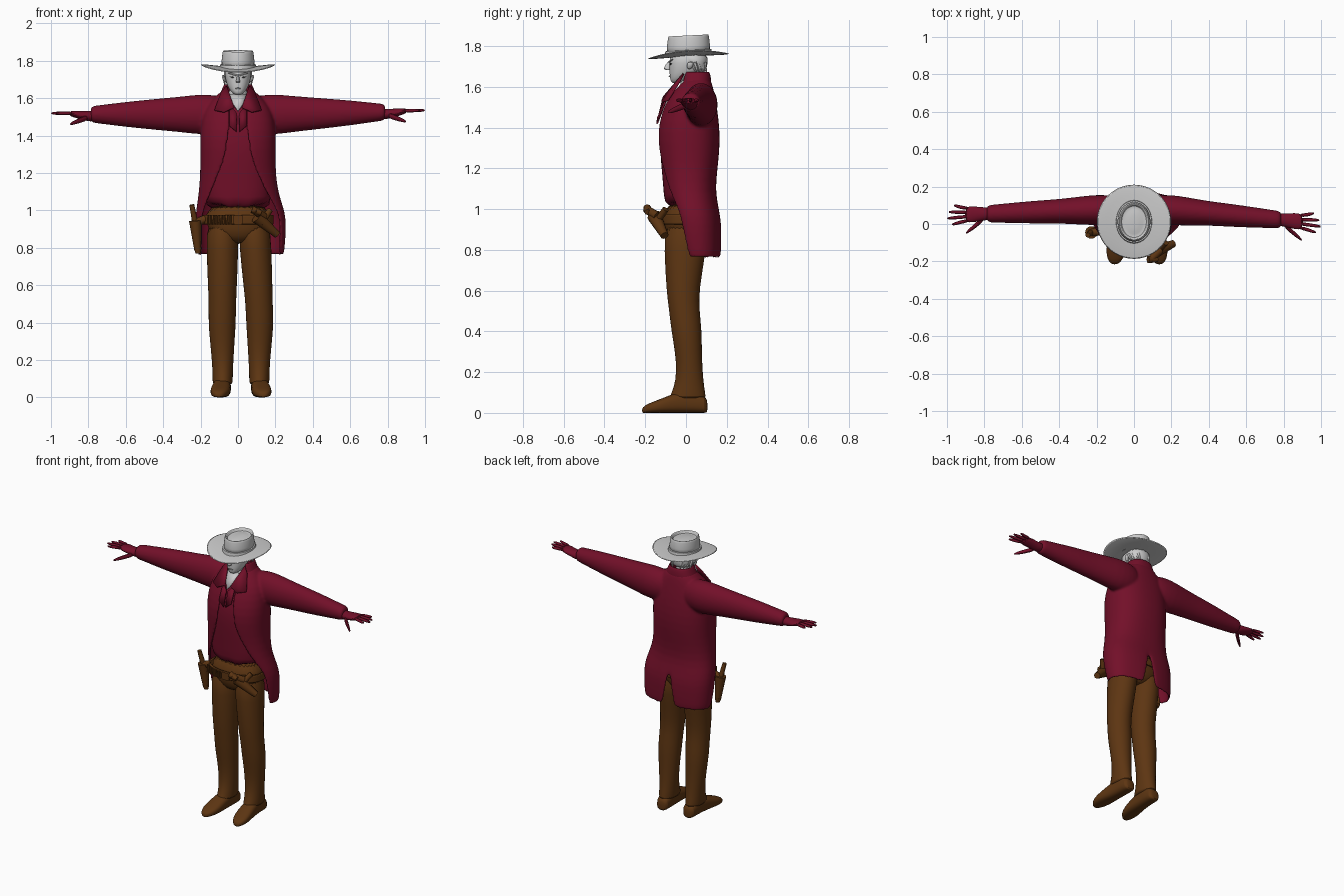
import bpy, bmesh, math
from mathutils import Vector

default_cube = bpy.data.objects.get("Cube")
if default_cube:
    bpy.data.objects.remove(default_cube, do_unlink=True)


def material(name, red, green, blue):
    made = bpy.data.materials.new(name)
    made.use_nodes = True
    made.diffuse_color = (red, green, blue, 1)
    shader = next(n for n in made.node_tree.nodes if n.type == "BSDF_PRINCIPLED")
    shader.inputs["Base Color"].default_value = made.diffuse_color
    return made


CRIMSON = material("crimson cloth", .17, .005, .022)
BROWN = material("brown leather", .11, .036, .006)
GREY = material("pale grey", .6, .6, .6)
DARK = material("dark grey", .08, .08, .08)


def finish(name, mesh_data, color, subdivide=1, thickness=0):
    bmesh.ops.remove_doubles(mesh_data, verts=mesh_data.verts, dist=.0005)
    bmesh.ops.recalc_face_normals(mesh_data, faces=mesh_data.faces)
    mesh = bpy.data.meshes.new(name)
    mesh_data.to_mesh(mesh)
    mesh_data.free()
    mesh.materials.append(color)
    made = bpy.data.objects.new(name, mesh)
    bpy.context.collection.objects.link(made)
    if thickness:
        solid = made.modifiers.new("thickness", "SOLIDIFY")
        solid.thickness = thickness
        solid.offset = 0
    if subdivide:
        made.modifiers.new("smooth form", "SUBSURF").levels = subdivide
        made.modifiers["smooth form"].render_levels = subdivide
    activate(made)
    bpy.ops.object.shade_smooth_by_angle(angle=math.radians(40))
    return made


def activate(*objects):
    bpy.ops.object.select_all(action="DESELECT")
    for item in objects:
        item.select_set(True)
    bpy.context.view_layer.objects.active = objects[0]


def power(value, exponent):
    return math.copysign(abs(value) ** exponent, value)


def skin(mesh_data, rings, closed):
    rings = [[mesh_data.verts.new(p) for p in ring] for ring in rings]
    count = len(rings[0])
    for low, high in zip(rings, rings[1:]):
        for i in range(count if closed else count - 1):
            j = (i + 1) % count
            mesh_data.faces.new((low[i], low[j], high[j], high[i]))
    return rings


def loft(name, rows, color, axis="z", sides=20, square=1, adjust=None, subdivide=1):
    """Rows are centre x, y, z and the two radii across the axis."""
    across = {"x": "yz", "y": "xz", "z": "xy"}[axis]
    rings = []
    for x, y, z, first, second in rows:
        ring = []
        for i in range(sides):
            angle = math.tau * i / sides
            point = Vector((x, y, z))
            setattr(point, across[0], getattr(point, across[0]) + first * power(math.sin(angle), square))
            setattr(point, across[1], getattr(point, across[1]) - second * power(math.cos(angle), square))
            ring.append(adjust(point) if adjust else point)
        rings.append(ring)
    mesh_data = bmesh.new()
    rings = skin(mesh_data, rings, True)
    mesh_data.faces.new(rings[0])
    mesh_data.faces.new(rings[-1])
    return finish(name, mesh_data, color, subdivide)


def wrap(name, rows, color, thickness, columns=14, square=.85):
    """Open garment: rows are z, x, y, two radii, front and back limits in degrees."""
    mesh_data = bmesh.new()
    for side in (1, -1):
        rings = []
        for z, x, y, wide, deep, front, back in rows:
            ring = []
            for i in range(columns + 1):
                angle = math.radians(front + (back - front) * i / columns)
                ripple = 1 + .025 * math.sin(angle * 9) * max(0, 1 - z)
                ring.append((x + side * wide * ripple * power(math.sin(angle), square),
                             y - deep * ripple * power(math.cos(angle), square), z))
            rings.append(ring)
        skin(mesh_data, rings, False)
    return finish(name, mesh_data, color, 1, thickness)


def bar(name, start, end, radius, tip, color, sides=10):
    start, end = Vector(start), Vector(end)
    mesh_data = bmesh.new()
    bmesh.ops.create_cone(mesh_data, cap_ends=True, segments=sides, radius1=radius,
                          radius2=tip, depth=(end - start).length)
    turn = (end - start).to_track_quat("Z", "Y").to_matrix()
    for vert in mesh_data.verts:
        vert.co = turn @ vert.co + (start + end) / 2
    return finish(name, mesh_data, color, 0)


def plate(name, outline, color, thickness=.009):
    mesh_data = bmesh.new()
    mesh_data.faces.new([mesh_data.verts.new(p) for p in outline])
    return finish(name, mesh_data, color, 0, thickness)


# Hat: brim curls up at the sides, crown has a sunken top
def curl(point):
    return point + Vector((0, 0, .06 * point.y + .7 * point.x ** 2))


def lean(point):
    return point + Vector((0, 0, .05 * point.y))


hat_y = .012
loft("hat_brim", [(0, hat_y, z, r, r) for z, r in
                  ((1.748, .08), (1.746, .15), (1.746, .2), (1.753, .202), (1.758, .15), (1.762, .08))],
     GREY, sides=40, adjust=curl)
loft("hat_crown", [(0, hat_y, z, r, r + .018) for z, r in
                   ((1.75, .093), (1.8, .088), (1.847, .083), (1.853, .08), (1.851, .073),
                    (1.833, .069), (1.836, .05), (1.842, .02))],
     GREY, sides=32, adjust=lean)
loft("hat_band", [(0, hat_y, z, r, r + .018) for z, r in ((1.755, .096), (1.757, .098), (1.779, .095), (1.78, .09))],
     GREY, sides=32, adjust=lean, subdivide=0)

# Head, hair and neck
loft("head", [(0, -.05, 1.618, .016, .018), (0, -.038, 1.628, .032, .038), (0, -.02, 1.65, .05, .06),
              (0, 0, 1.68, .063, .082), (0, .005, 1.71, .07, .087), (0, .01, 1.78, .075, .093)], GREY, square=.9)
loft("neck", [(0, .03, 1.5, .06, .06), (0, .025, 1.6, .05, .055), (0, .03, 1.68, .048, .055)], GREY)
loft("hair", [(0, .06, 1.665, .045, .03), (0, .052, 1.69, .068, .05), (0, .042, 1.72, .077, .066),
              (0, .03, 1.77, .081, .078)], GREY)
loft("nose", [(0, -.085, 1.682, .012, .012), (0, -.095, 1.687, .012, .02), (0, -.085, 1.71, .007, .015),
              (0, -.075, 1.73, .006, .01)], GREY, sides=10)
for side, word in ((1, "left"), (-1, "right")):
    loft(word + "_ear", [(side * .066, .015, 1.685, .008, .008), (side * .077, .02, 1.705, .009, .018),
                         (side * .08, .024, 1.725, .007, .015)], GREY, sides=10)
    plate(word + "_eye", [(side * x, -.083 + abs(x) * .25, z) for x, z in
                          ((.018, 1.71), (.03, 1.716), (.046, 1.714), (.032, 1.708))], DARK, .006)
    bar(word + "_brow", (side * .01, -.082, 1.723), (side * .052, -.066, 1.735), .005, .003, GREY, 6)
    for i in range(4):
        bar(word + "_hair_lock", (side * (.074 - .012 * i), .04 + .016 * i, 1.72),
            (side * (.07 - .014 * i), .06 + .014 * i, 1.665), .013, .002, GREY, 6)
plate("lips", [(-.015, -.077, 1.652), (0, -.083, 1.655), (.015, -.077, 1.652), (0, -.079, 1.649)], GREY, .006)


# Vest with two points at its lower edge
def vest_points(point):
    if point.z < 1.02 and point.y < 0:
        point.z += .04 * min(1, abs(abs(point.x) - .055) / .05)
    return point


loft("vest", [(0, .01, .99, .17, .115), (0, .01, 1.06, .175, .118), (0, .01, 1.18, .178, .128),
              (0, .008, 1.3, .18, .137), (0, .01, 1.4, .18, .137), (0, .015, 1.5, .15, .118),
              (0, .03, 1.57, .11, .085), (0, .04, 1.6, .08, .06)], CRIMSON, sides=32, square=.85, adjust=vest_points)

# Open coat with a slit at the back
coat = wrap("coat", [
    (.755, .015, .065, .222, .1, 66, 172), (.84, .015, .055, .23, .112, 63, 175),
    (.93, .015, .047, .235, .12, 60, 179), (1, .012, .034, .23, .12, 57, 180),
    (1.08, .004, .015, .208, .122, 44, 180), (1.18, 0, .012, .196, .132, 30, 180),
    (1.28, 0, .012, .194, .145, 16, 180), (1.38, 0, .01, .197, .149, 12, 180),
    (1.48, 0, .017, .19, .131, 8, 180), (1.55, 0, .027, .165, .108, 12, 180),
    (1.6, 0, .042, .12, .082, 24, 180), (1.64, 0, .052, .075, .06, 40, 180)], CRIMSON, .016)

# Sleeves, hands and fingers
sleeves = []
for side, word, sweep, rise in ((1, "left", .09, .02), (-1, "right", .035, 0)):
    def pose(x, y=0, z=0):
        reach = max(0, x - .2)
        return side * x, .075 - sweep * reach + y, 1.513 + rise * reach + z

    sleeves.append(loft(word + "_sleeve", [(*pose(x), deep, tall) for x, deep, tall in (
        (.06, .065, .09), (.13, .08, .105), (.2, .083, .11), (.3, .075, .097), (.4, .066, .088), (.5, .063, .078),
        (.6, .058, .068), (.7, .052, .055), (.77, .048, .047), (.79, .045, .042))], CRIMSON, "x"))
    loft(word + "_hand", [(*pose(x, 0, z), deep, tall) for x, deep, tall, z in (
        (.76, .035, .033, -.01), (.81, .036, .026, -.01), (.86, .045, .021, 0), (.905, .045, .014, .005))],
        CRIMSON, "x", 14)
    for i, tip in enumerate((.965, .992, 1, .975)):
        spread = .024 * (1.5 - i)
        loft(word + "_finger", [(*pose(x, spread * fan, .006), r, r) for x, fan, r in (
            (.88, .9, .01), (.93, 1.1, .011), (tip - .015, 1.35, .009), (tip, 1.4, .004))], CRIMSON, "x", 8)
    loft(word + "_thumb", [(*pose(x, y, z), r, r) for x, y, z, r in (
        (.8, -.02, -.015, .018), (.84, -.055, -.03, .016), (.88, -.085, -.045, .012), (.9, -.1, -.053, .005))],
        CRIMSON, "x", 8)
    # Pointed collar and vest lapels
    plate(word + "_collar_point", [(side * x, y, z) for x, y, z in (
        (.06, -.012, 1.665), (.02, -.11, 1.55), (.075, -.118, 1.525), (.125, -.088, 1.535), (.09, -.03, 1.63))], CRIMSON)
    plate(word + "_vest_lapel", [(side * x, y, z) for x, y, z in (
        (.045, -.088, 1.56), (.006, -.117, 1.52), (.008, -.142, 1.42), (.045, -.137, 1.45))], CRIMSON)
plate("open_neck", [(-.05, -.04, 1.62), (.05, -.04, 1.62), (.028, -.085, 1.57), (0, -.119, 1.53), (-.028, -.085, 1.57)], GREY)
wrap("collar", [(1.6, 0, .045, .105, .077, 38, 180), (1.65, 0, .047, .078, .07, 42, 180),
                (1.675, 0, .048, .07, .062, 46, 180)], CRIMSON, .01)

# Fuse the sleeves into the coat
activate(coat, *sleeves)
bpy.ops.object.convert(target="MESH")
activate(coat, *sleeves)
bpy.ops.object.join()
fuse = coat.modifiers.new("fuse", "REMESH")
fuse.voxel_size = .008
fuse.use_smooth_shade = True
soften = coat.modifiers.new("soften", "SMOOTH")
soften.iterations = 6

# Trousers and boots
loft("trouser_seat", [(0, .0, .82, .06, .06), (0, .0, .86, .14, .1), (0, .0, .93, .175, .112),
                      (0, .005, 1.04, .172, .11)], BROWN, sides=28, square=.85)
for side, word in ((1, "left"), (-1, "right")):
    loft(word + "_trouser_leg", [
        (side * x + .016 * min(1, (.96 - z) * 2), y, z, wide, deep) for z, x, y, wide, deep in (
            (.95, .086, 0, .085, .108), (.8, .088, -.003, .086, .104), (.6, .095, -.017, .078, .08),
            (.5, .098, -.008, .073, .075), (.4, .101, .003, .074, .075), (.3, .1, .012, .066, .066),
            (.2, .098, .018, .058, .064), (.12, .098, .015, .054, .075), (.075, .098, .008, .055, .092),
            (.07, .098, .008, .045, .08))], BROWN, sides=24)
    loft(word + "_boot", [(side * (.098 + max(0, -y) * .1) + .016, y, tall, wide, tall) for y, wide, tall in (
        (.106, .025, .03), (.095, .042, .04), (.04, .046, .055), (-.04, .047, .052), (-.11, .054, .037),
        (-.17, .05, .026), (-.205, .03, .018), (-.216, .012, .01))], BROWN, "y", square=.75)

# Belt, buckle and cartridges
wrap("belt", [(z, 0, 0, .186, .123, 0, 180) for z in (.925, .93, .97, .975)], BROWN, .012)
loft("buckle", [(0, y, .95, .028, .025) for y in (-.12, -.134, -.138)], BROWN, "y", square=.4, subdivide=0)
for i in range(9):
    x = -.16 + .015 * i
    y = -.13 * math.sqrt(1 - (x / .22) ** 2) - .006
    bar("cartridge", (x, y, .925), (x, y, .972), .006, .004, BROWN, 8)

# Holsters and pistols on both hips
bar("left_holster", (.1, -.155, .965), (.21, -.105, .87), .036, .02, BROWN)
bar("left_pistol_grip", (.14, -.14, .965), (.085, -.195, 1), .022, .02, BROWN)
bar("left_pistol_butt", (.075, -.19, 1.005), (.125, -.19, .985), .02, .014, BROWN)
bar("left_holster_strap", (.17, -.1, 1), (.12, -.155, .92), .016, .016, BROWN)
bar("right_holster", (-.228, -.045, .945), (-.215, -.035, .785), .034, .018, BROWN)
bar("right_holster_tip", (-.215, -.035, .8), (-.213, -.035, .77), .02, .014, BROWN)
bar("right_pistol_grip", (-.23, -.045, .94), (-.247, -.06, 1.03), .016, .013, BROWN)
bar("right_holster_strap", (-.17, -.04, .955), (-.235, -.045, .93), .022, .022, BROWN)
